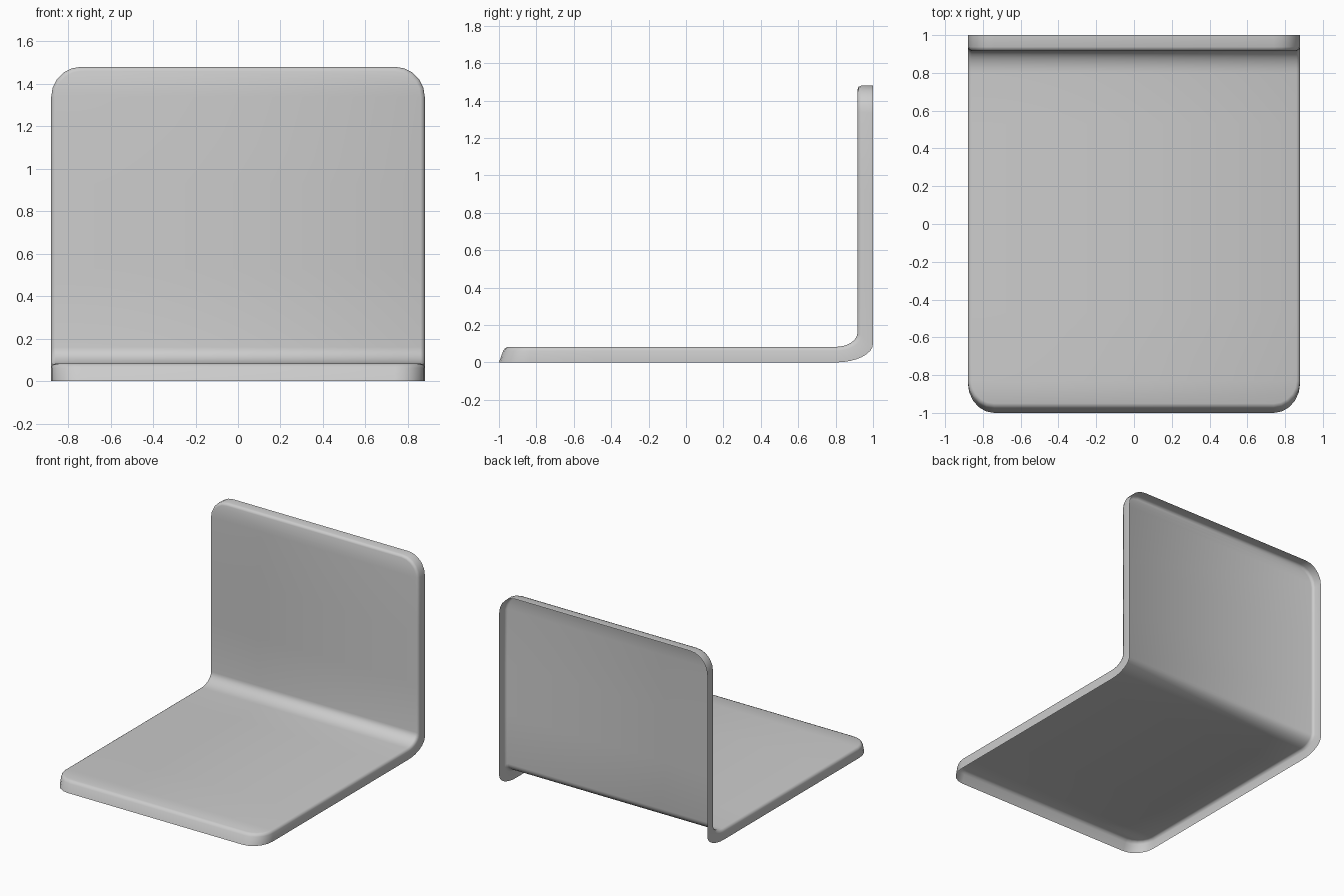
import bpy
import bmesh
from math import sin, cos, pi

if "Cube" in bpy.data.objects:
    bpy.data.objects.remove(bpy.data.objects["Cube"])

HALF_W = 0.88      # half width of the shell
DEPTH = 0.083      # depth of the folded rim
SEAT, BEND, BACK = 1.77, 0.16, 1.32   # lengths along the profile
TOTAL = SEAT + BEND + BACK
RADIUS = 0.14      # corner rounding


def place(x, s, t):
    """Map sheet position (x, s) and rim depth t (0 face, 1 rim edge) to space."""
    if s <= SEAT:
        slant = 0.03 * t * max(0.0, 1 - s / 0.2)
        return (x, -0.97 + s - slant, DEPTH * (1 - t))
    if s < SEAT + BEND:
        a = (s - SEAT) / BEND * pi / 2
        inner = (0.80 + 0.117 * sin(a), DEPTH + 0.077 * (1 - cos(a)))
        outer = (0.80 + 0.20 * sin(a), 0.10 * (1 - cos(a)))
        return (x, *(i + (o - i) * t for i, o in zip(inner, outer)))
    k = (s - SEAT - BEND) / BACK
    z0 = 0.16 + (0.10 - 0.16) * t
    return (x, 0.917 + DEPTH * t, z0 + (1.48 - z0) * k)


def half_outline(inset):
    """Right half of the rounded sheet outline, from front edge to top edge."""
    r, n, c = RADIUS - inset, 5, HALF_W - RADIUS
    arc = [(c + r * sin(i / n * pi / 2), r * cos(i / n * pi / 2)) for i in range(n + 1)]
    pts = [(x, RADIUS - d) for x, d in arc]
    side = [0.5, 1.0, 1.5] + [SEAT + BEND * i / 8 for i in range(9)] + [2.3, 2.7]
    pts += [(HALF_W - inset, s) for s in side]
    pts += [(x, TOTAL - RADIUS + d) for x, d in reversed(arc)]
    return pts


bm = bmesh.new()

# rim rings from the open edge up over the rounded lip
rings = []
for inset, t in [(0, 1), (0, 0.25), (0.006, 0.07), (0.02, 0)]:
    half = half_outline(inset)
    right = [bm.verts.new(place(x, s, t)) for x, s in half]
    left = [bm.verts.new(place(-x, s, t)) for x, s in half]
    rings.append(right + left[::-1])
for a, b in zip(rings, rings[1:]):
    for i in range(len(a)):
        j = (i + 1) % len(a)
        bm.faces.new((a[i], a[j], b[j], b[i]))

# seat and back face strips across the width
top = rings[-1]
n = len(top)
for i in range(n // 2 - 1):
    bm.faces.new((top[i], top[i + 1], top[n - 2 - i], top[n - 1 - i]))

bmesh.ops.recalc_face_normals(bm, faces=bm.faces)
top_face = max(bm.faces, key=lambda f: f.calc_area())
if top_face.normal.z - top_face.normal.y < 0:
    bmesh.ops.reverse_faces(bm, faces=bm.faces)
for f in bm.faces:
    f.smooth = True

mesh = bpy.data.meshes.new("seat_shell")
bm.to_mesh(mesh)
bm.free()
shell = bpy.data.objects.new("seat_shell", mesh)
bpy.context.collection.objects.link(shell)
